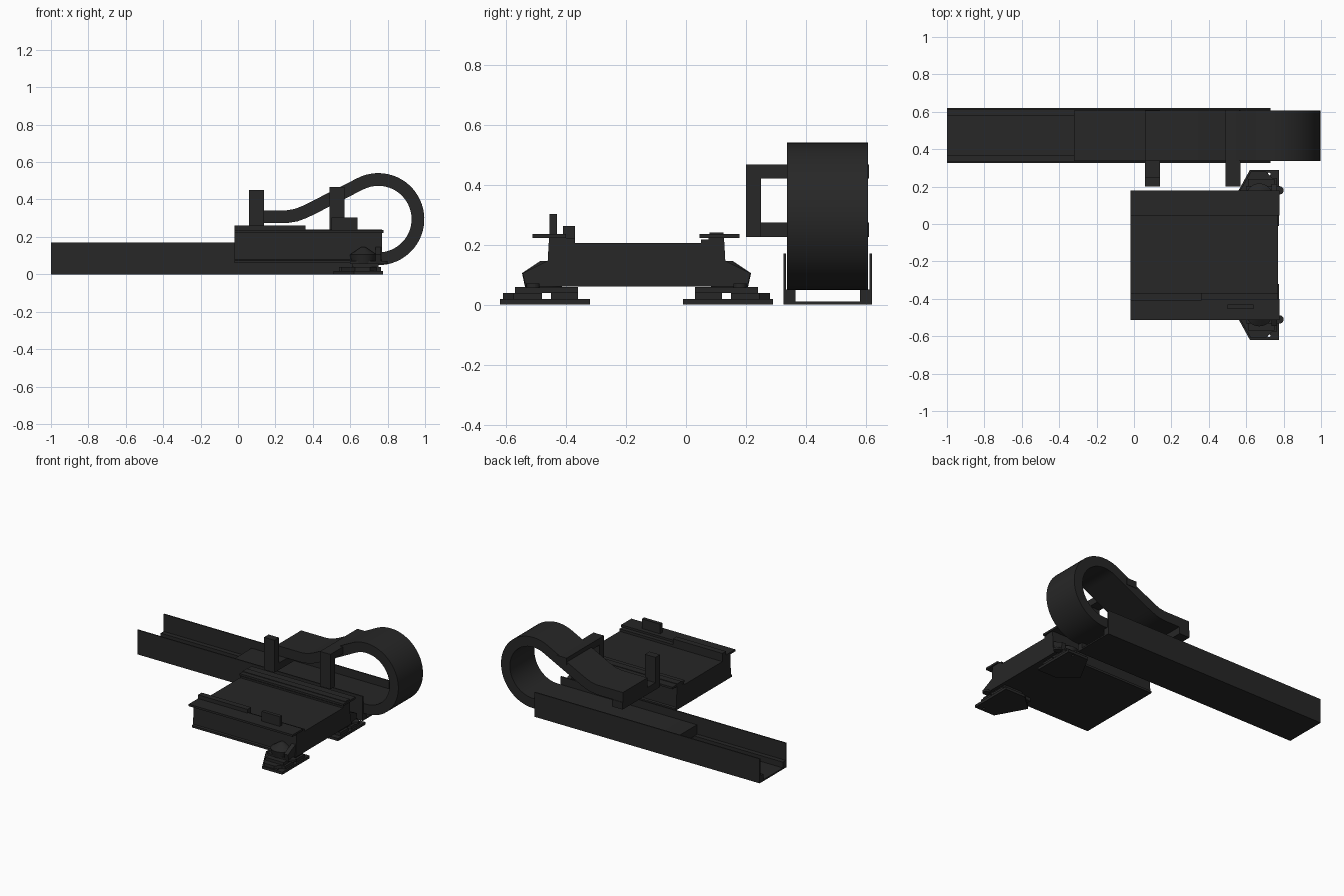
import bpy, bmesh, math
from mathutils import Vector

if "Cube" in bpy.data.objects:
    bpy.data.objects.remove(bpy.data.objects["Cube"])

mat = bpy.data.materials.new("dark_anodised")
mat.diffuse_color = (0.02, 0.02, 0.02, 1)
mat.use_nodes = True
mat.node_tree.nodes["Principled BSDF"].inputs["Base Color"].default_value = mat.diffuse_color
MID = -0.165  # mirror line of the stage in y


def finish(name, bm, smooth=False):
    bmesh.ops.recalc_face_normals(bm, faces=bm.faces)
    me = bpy.data.meshes.new(name)
    bm.to_mesh(me)
    bm.free()
    ob = bpy.data.objects.new(name, me)
    bpy.context.collection.objects.link(ob)
    me.materials.append(mat)
    if smooth:
        bpy.ops.object.select_all(action='DESELECT')
        bpy.context.view_layer.objects.active = ob
        ob.select_set(True)
        bpy.ops.object.shade_smooth_by_angle(angle=math.radians(30))
    return ob


def box(name, x, y, z):
    return prism(name, [(x[0], y[0]), (x[1], y[0]), (x[1], y[1]), (x[0], y[1])], 'z', *z)


def prism(name, pts, axis, a, b, smooth=False):
    """Extrude a 2D outline along an axis from a to b."""
    put = {'x': lambda p: (a, p[0], p[1]),
           'y': lambda p: (p[0], a, p[1]),
           'z': lambda p: (p[0], p[1], a)}[axis]
    d = {'x': (b - a, 0, 0), 'y': (0, b - a, 0), 'z': (0, 0, b - a)}[axis]
    bm = bmesh.new()
    f = bm.faces.new([bm.verts.new(put(p)) for p in pts])
    r = bmesh.ops.extrude_face_region(bm, geom=[f], use_keep_orig=True)
    bmesh.ops.translate(bm, vec=d, verts=[v for v in r['geom'] if isinstance(v, bmesh.types.BMVert)])
    return finish(name, bm, smooth)


def cone(name, x, y, z0, z1, r0, r1, n=32):
    bm = bmesh.new()
    bmesh.ops.create_cone(bm, cap_ends=True, segments=n, radius1=r0, radius2=r1, depth=z1 - z0)
    bmesh.ops.translate(bm, vec=(x, y, (z0 + z1) / 2), verts=bm.verts)
    return finish(name, bm, True)


# Cable trough: floor with thin walls, plus two inner support rails
prism("cable_trough", [(.325, 0), (.62, 0), (.62, .17), (.612, .17), (.612, .01),
                       (.333, .01), (.333, .17), (.325, .17)], 'x', -1, .73)
box("trough_rail_inner", (-1, .73), (.333, .365), (.01, .05))
box("trough_rail_outer", (-1, .73), (.58, .612), (.01, .05))

# Cable chain: centreline offset to both sides, extruded across the width
cx, cz, r = .75, .295, .212
path = [(-.32, .083)]
for i in range(37):
    a = math.radians(-90 + 207 * i / 36)
    path.append((cx + r * math.cos(a), cz + r * math.sin(a)))
path += [(.40, .355), (.355, .333), (.31, .316), (.26, .308), (.06, .308)]
P = [Vector(p) for p in path]
left, right = [], []
for i, p in enumerate(P):
    t = (P[min(i + 1, len(P) - 1)] - P[max(i - 1, 0)]).normalized()
    if i == 1:
        t = Vector((1, 0))
    n = Vector((-t.y, t.x)) * .034
    left.append(p + n)
    right.append(p - n)
bm = bmesh.new()
rings = [[bm.verts.new((q.x, y, q.y)) for q, y in ((l, .337), (l, .607), (o, .607), (o, .337))]
         for l, o in zip(left, right)]
for A, B in zip(rings, rings[1:]):
    for k in range(4):
        bm.faces.new((A[k], A[(k + 1) % 4], B[(k + 1) % 4], B[k]))
bm.faces.new(rings[0])
bm.faces.new(rings[-1])
finish("cable_chain", bm, True)

# Chain brackets: one arm under the flat run, one arm over the slope
prism("chain_end_bracket", [(.2, .225), (.61, .225), (.61, .274), (.25, .274), (.25, .45), (.2, .45)],
      'x', .06, .14)
prism("chain_top_bracket", [(.2, .225), (.25, .225), (.25, .42), (.61, .42), (.61, .467), (.2, .467)],
      'x', .49, .57)

# Stage body: one cross-section with edge ridges and bottom lips
prism("stage_body", [(-.475, .06), (.145, .06), (.145, .075), (.135, .08), (.127, .22), (.127, .225),
                     (.075, .225), (.075, .217), (.05, .217), (.05, .205), (-.37, .205), (-.37, .222),
                     (-.457, .222), (-.465, .08), (-.475, .075)], 'x', -.02, .77)
box("front_cover_flange", (-.02, .778), (-.512, -.40), (.222, .236))
box("rear_cover_flange", (-.02, .778), (.045, .178), (.222, .236))
box("rear_ridge", (-.02, .77), (.078, .125), (.22, .24))
box("front_strip", (-.02, .36), (-.41, -.37), (.22, .262))
box("sensor_block", (.50, .64), (-.455, -.43), (.235, .262))
box("sensor_flag", (.50, .64), (-.455, -.43), (.26, .303))

# Levelling feet at the drive end, mirrored across the stage
for side, s in (("front", 1), ("rear", -1)):
    def Y(v):
        return MID + s * (v - MID)
    plate = prism(side + "_foot_plate", [(x, Y(y)) for x, y in (
        (.62, -.62), (.775, -.62), (.775, -.32), (.62, -.32), (.51, -.42))], 'z', 0, .018)
    cut = cone(side + "_bolt_cutter", .722, Y(-.597), -.05, .1, .008, .008, 16)
    cut.hide_render = True
    cut.hide_viewport = True
    m = plate.modifiers.new("bolt_hole", 'BOOLEAN')
    m.object = cut
    m.solver = 'EXACT'
    prism(side + "_foot_step", [(x, Y(y)) for x, y in (
        (.625, -.61), (.705, -.61), (.74, -.575), (.765, -.575), (.765, -.48), (.55, -.48))], 'z', .018, .038)
    box(side + "_foot_step_upper", (.61, .75), sorted((Y(-.57), Y(-.36))), (.038, .058))
    box(side + "_foot_pad", (.54, .765), sorted((Y(-.45), Y(-.36))), (.018, .04))
    cone(side + "_foot_boss", .67, Y(-.475), .05, .105, .06, .072)
    cone(side + "_foot_cap", .67, Y(-.475), .105, .145, .072, .012)
    # Clamp lever with rounded end
    arc = [(.778 + .022 * math.cos(math.radians(a)), Y(-.51 + .022 * math.sin(math.radians(a))))
           for a in range(-90, 91, 15)]
    prism(side + "_clamp_lever", arc + [(.6, Y(-.488)), (.6, Y(-.532))], 'z', .055, .07)
    # Sloped rib beside the boss
    prism(side + "_foot_rib", [(Y(-.46), .06), (Y(-.535), .06), (Y(-.545), .105), (Y(-.46), .147)],
          'x', .735, .765)
